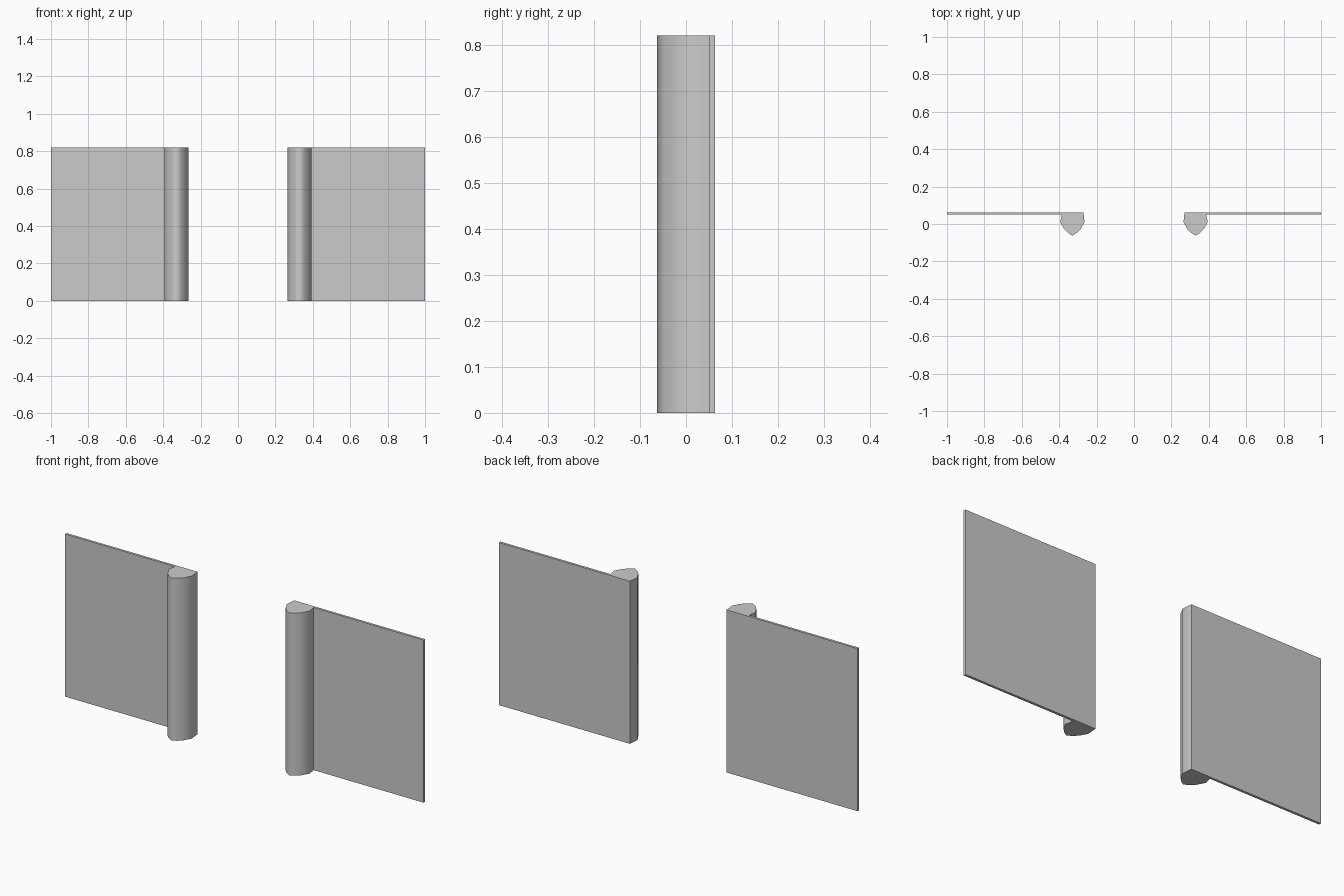
import bpy
import bmesh
import math

cube = bpy.data.objects.get("Cube")
if cube:
    bpy.data.objects.remove(cube, do_unlink=True)

HEIGHT = 0.82
BACK = 0.0625

grey = bpy.data.materials.new("plain grey")
grey.use_nodes = True
colour = (0.6, 0.6, 0.6, 1)
grey.diffuse_color = colour
grey.node_tree.nodes["Principled BSDF"].inputs["Base Color"].default_value = colour


def extrude_profile(name, points, side, smooth_angle=None):
    """Raise a plan outline to full height, mirrored by side."""
    bm = bmesh.new()
    base = bm.faces.new([bm.verts.new((side * x, y, 0)) for x, y in points])
    raised = bmesh.ops.extrude_face_region(bm, geom=[base], use_keep_orig=True)
    top = [v for v in raised["geom"] if isinstance(v, bmesh.types.BMVert)]
    bmesh.ops.translate(bm, verts=top, vec=(0, 0, HEIGHT))
    bmesh.ops.recalc_face_normals(bm, faces=bm.faces[:])
    mesh = bpy.data.meshes.new(name)
    bm.to_mesh(mesh)
    bm.free()
    mesh.materials.append(grey)
    obj = bpy.data.objects.new(name, mesh)
    bpy.context.collection.objects.link(obj)
    if smooth_angle:
        bpy.ops.object.select_all(action="DESELECT")
        obj.select_set(True)
        bpy.context.view_layer.objects.active = obj
        bpy.ops.object.shade_smooth_by_angle(angle=math.radians(smooth_angle))


# Plan of the post: flat back, rounded sides, pointed front
post = [(0.27, BACK), (0.265, 0.01), (0.285, -0.027), (0.305, -0.047),
        (0.329, -BACK), (0.353, -0.047), (0.374, -0.027), (0.394, 0.01),
        (0.387, 0.048), (0.387, BACK)]
# Plan of the thin panel, flush with the back of the post
panel = [(0.387, 0.05), (1, 0.05), (1, BACK), (0.387, BACK)]

for side, label in ((1, "left"), (-1, "right")):
    extrude_profile(label + "_post", post, side, 75)
    extrude_profile(label + "_wall_panel", panel, side)
